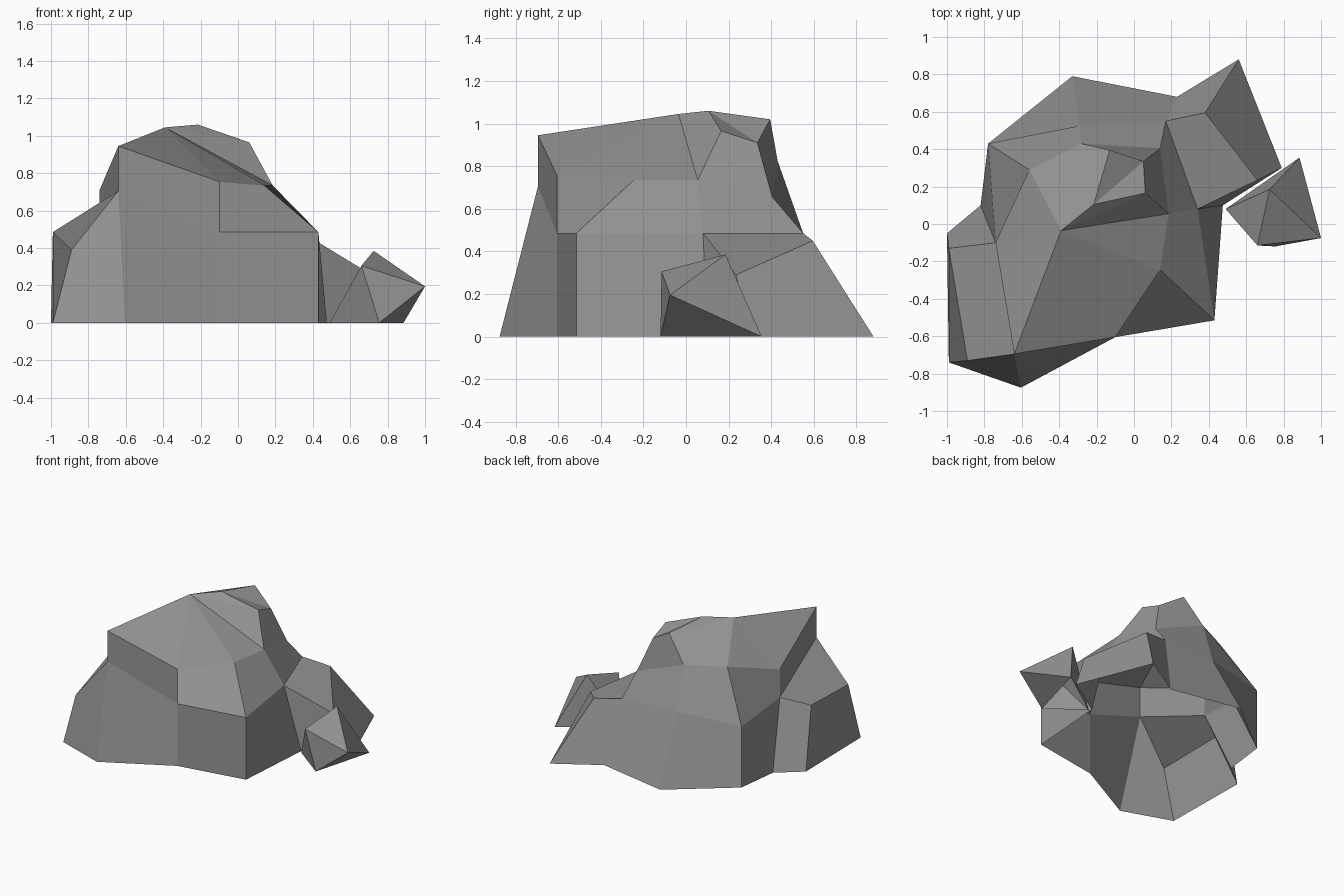
import bpy
import bmesh

if "Cube" in bpy.data.objects:
    bpy.data.objects.remove(bpy.data.objects["Cube"])

stone = bpy.data.materials.new("stone grey")
stone.diffuse_color = (0.3, 0.3, 0.3, 1)
stone.use_nodes = True
stone.node_tree.nodes["Principled BSDF"].inputs["Base Color"].default_value = stone.diffuse_color


def loft(name, layers, gap=None, folds=()):
    """Skin stacked rings (counter-clockwise, bottom to top) with flat facets.
    Repeated points collapse a facet; 'gap' leaves one column of the lowest band open;
    'folds' lists the (band, column) facets creased along the other diagonal."""
    bm = bmesh.new()
    verts = {}
    for band, (low, high) in enumerate(zip(layers, layers[1:])):
        for i in range(len(low)):
            if band == 0 and i == gap:
                continue
            j = (i + 1) % len(low)
            ring = [low[j], high[j], high[i], low[i]]
            if (band, i) in folds:
                ring = ring[-1:] + ring[:-1]
            ring = list(dict.fromkeys(ring))
            if len(ring) > 2:
                for p in ring:
                    if p not in verts:
                        verts[p] = bm.verts.new(p)
                bm.faces.new([verts[p] for p in ring])
    mesh = bpy.data.meshes.new(name)
    bm.to_mesh(mesh)
    bm.free()
    mesh.materials.append(stone)
    obj = bpy.data.objects.new(name, mesh)
    bpy.context.collection.objects.link(obj)
    return obj


# Corners shared between rings
back_ledge = (0.17, 0.55, 0.485)
right_ledge = (0.34, 0.08, 0.485)
right_foot = (0.475, 0.10, 0)
spur_foot = (0.23, 0.68, 0)
front_left = (-0.64, -0.695, 0.705)
front_left_top = (-0.64, -0.695, 0.945)
left_notch = (-0.74, -0.10, 0.49)
left_notch_top = (-0.74, -0.10, 0.71)
right_shoulder = (0.185, 0.055, 0.735)
ridge = (-0.39, -0.035, 1.045)
peak = (-0.215, 0.105, 1.06)

# Main boulder: foot, ledge, step, shoulder, crown and peak
foot = [(-1.0, -0.05, 0), (-0.99, -0.74, 0), (-0.605, -0.875, 0), (-0.10, -0.605, 0),
        (0.43, -0.515, 0), right_foot, right_foot, spur_foot,
        (-0.33, 0.79, 0), (-0.78, 0.43, 0), (-0.82, 0.10, 0)]
ledge = [(-0.99, -0.13, 0.485), (-0.89, -0.73, 0.39), front_left, (-0.10, -0.605, 0.485),
         (0.43, -0.515, 0.485), right_ledge, right_ledge, back_ledge,
         (-0.29, 0.525, 0.50), (-0.78, 0.43, 0.475), left_notch]
step = [left_notch, front_left] + ledge[2:]     # sloping terrace at the left
shoulder = [left_notch_top, front_left_top, front_left_top, (-0.10, -0.605, 0.755),
            (0.14, -0.245, 0.735), right_shoulder, right_shoulder, (0.14, 0.405, 0.655),
            (-0.28, 0.43, 0.825), (-0.56, 0.29, 0.83), left_notch_top]
crown = [ridge] * 6 + [(0.06, 0.165, 0.965), (0.05, 0.335, 0.91),
                       (-0.13, 0.395, 1.02), ridge, ridge]
loft("main_boulder", [foot, ledge, step, shoulder, crown, [peak] * 11], gap=6,
     folds={(1, 0), (2, 3), (2, 4), (2, 6), (2, 7), (3, 8)})

# Low spur leaning on the back right of the boulder
loft("side_spur", [
    [right_foot, (0.79, 0.30, 0), (0.56, 0.88, 0), spur_foot],
    [right_ledge, (0.66, 0.235, 0.29), (0.38, 0.595, 0.45), back_ledge],
    [right_ledge, right_ledge, back_ledge, back_ledge]], gap=3, folds={(1, 1)})

# Small loose stone on the right
left_corner, front_corner, back_corner = (0.49, 0.08, 0), (0.755, -0.12, 0), (0.885, 0.355, 0)
loft("small_stone", [
    [left_corner, front_corner, front_corner, back_corner],
    [left_corner, (0.66, -0.115, 0.305), (1.0, -0.075, 0.195), back_corner],
    [(0.725, 0.185, 0.385)] * 4])
